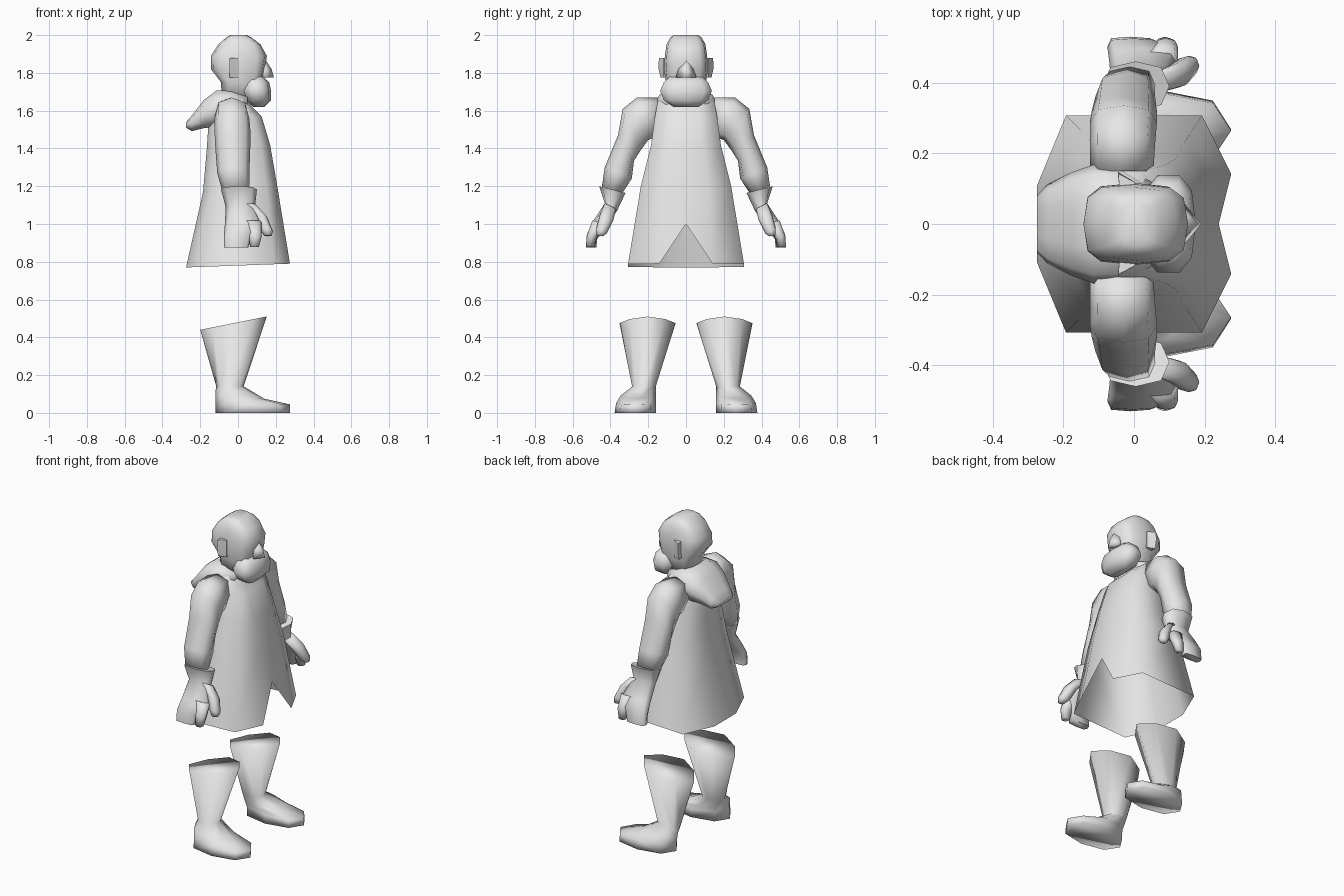
import bpy, bmesh, math
from mathutils import Vector as V

if "Cube" in bpy.data.objects:
    bpy.data.objects.remove(bpy.data.objects["Cube"])

grey = bpy.data.materials.new("plain grey")
grey.diffuse_color = (0.8, 0.8, 0.8, 1)
grey.use_nodes = True
grey.node_tree.nodes["Principled BSDF"].inputs["Base Color"].default_value = grey.diffuse_color


def oval(c, u, v, n=8, p=1.0):
    """Ring of n points around c; p below 1 makes it squarer."""
    def f(t):
        return math.copysign(abs(t) ** p, t) if abs(t) > 1e-6 else 0
    angles = [2 * math.pi * i / n for i in range(n)]
    return [V(c) + V(u) * f(math.cos(a)) + V(v) * f(math.sin(a)) for a in angles]


def flat_ring(x0, x1, y0, y1, z0, z1=None, n=8, p=1.0):
    """Level ring, or one sloping from z0 at the back to z1 at the front."""
    z1 = z0 if z1 is None else z1
    return oval(((x0 + x1) / 2, (y0 + y1) / 2, (z0 + z1) / 2),
                ((x1 - x0) / 2, 0, (z1 - z0) / 2), (0, (y1 - y0) / 2, 0), n, p)


def limb_ring(x0, x1, outer, inner, p=0.8):
    """Ring across a hanging limb, between two (y, z) points."""
    o, i = V((0, *outer)), V((0, *inner))
    return oval((o + i) / 2 + V(((x0 + x1) / 2, 0, 0)),
                ((x1 - x0) / 2, 0, 0), (o - i) / 2, 8, p)


def loft(name, rings, start=True, end=True, mirror=False, angle=180):
    bm = bmesh.new()
    rows = [[bm.verts.new(q) for q in r] for r in rings]
    n = len(rows[0])
    for a, b in zip(rows, rows[1:]):
        for i in range(n):
            j = (i + 1) % n
            bm.faces.new((a[i], a[j], b[j], b[i]))
    if start:
        bm.faces.new(rows[0])
    if end:
        bm.faces.new(rows[-1])
    bmesh.ops.recalc_face_normals(bm, faces=bm.faces)
    me = bpy.data.meshes.new(name)
    bm.to_mesh(me)
    bm.free()
    me.materials.append(grey)
    me.shade_smooth()
    if angle < 180:
        me.set_sharp_from_angle(angle=math.radians(angle))
    ob = bpy.data.objects.new(name, me)
    bpy.context.collection.objects.link(ob)
    if mirror:
        m = ob.modifiers.new("mirror", 'MIRROR')
        m.use_axis = (False, True, False)
    return ob


# Coat: flared, open at the hem, with a notch at the front
def coat_ring(back, front, w, z_back, z_front):
    half = [(1, 0), (1, .46), (.7, 1), (-.7, 1), (-1, .35), (-1, 0)]
    pts = half + [(x, -y) for x, y in half[-2:0:-1]]
    mid, hx = (back + front) / 2, (front - back) / 2
    return [V((mid + hx * x, w * y, z_back + (z_front - z_back) * (x + 1) / 2))
            for x, y in pts]


hem = coat_ring(-.275, .275, .307, .77, .79)
hem[0] = V((.24, 0, 1.0))
loft("coat", [hem,
              coat_ring(-.185, .208, .24, 1.17, 1.2),
              coat_ring(-.165, .17, .185, 1.4, 1.42),
              coat_ring(-.155, .125, .165, 1.55, 1.57),
              coat_ring(-.12, .05, .15, 1.66, 1.645),
              coat_ring(-.09, .04, .09, 1.70, 1.68)], start=False)

# Folded hood resting on the back, built from cross-sections
loft("hood", [oval((x, 0, (lo + hi) / 2), (0, w, 0), (0, 0, (hi - lo) / 2), 10, .75)
              for x, w, lo, hi in [(-.275, .08, 1.51, 1.54), (-.245, .112, 1.49, 1.575),
                                   (-.18, .145, 1.505, 1.66), (-.115, .168, 1.51, 1.71),
                                   (-.04, .165, 1.55, 1.712), (.05, .12, 1.62, 1.68)]])

# Sleeves
loft("sleeve", [limb_ring(-.125, .055, (.15, 1.67), (.15, 1.46)),
                limb_ring(-.125, .06, (.26, 1.67), (.20, 1.445)),
                limb_ring(-.125, .065, (.335, 1.61), (.24, 1.39)),
                limb_ring(-.12, .065, (.36, 1.47), (.275, 1.335)),
                limb_ring(-.11, .06, (.43, 1.30), (.287, 1.24)),
                limb_ring(-.085, .06, (.445, 1.20), (.34, 1.16))], mirror=True)

# Gloves: flared cuff, palm with joined fingers, loose finger and thumb
loft("glove", [limb_ring(-.09, .10, (.46, 1.20), (.32, 1.165)),
               limb_ring(-.065, .09, (.43, 1.11), (.365, 1.07)),
               limb_ring(-.07, .125, (.495, 1.01), (.425, .98), .6),
               limb_ring(-.075, .07, (.525, .945), (.47, .92), .5),
               limb_ring(-.075, .055, (.53, .875), (.475, .875), .5)],
     mirror=True, angle=75)
loft("finger", [limb_ring(.03, .125, (.495, 1.02), (.43, 1.0)),
                limb_ring(.055, .125, (.525, .94), (.475, .925)),
                limb_ring(.065, .11, (.53, .877), (.485, .877))], mirror=True)
loft("thumb", [limb_ring(.03, .10, (.43, 1.11), (.37, 1.08)),
               limb_ring(.09, .155, (.455, 1.05), (.385, 1.02)),
               limb_ring(.12, .185, (.475, .975), (.42, .95)),
               limb_ring(.14, .178, (.475, .94), (.44, .935))], mirror=True)

# Boots: flared shaft with a slanted closed top, foot widening to the toe
loft("boot", [flat_ring(-.20, .152, .055, .352, .44, .51, p=1.35),
              flat_ring(-.115, .03, .16, .285, .14),
              flat_ring(-.12, .14, .158, .345, .11, .075, p=.9),
              flat_ring(-.12, .275, .158, .37, .06, .045, p=.88),
              flat_ring(-.12, .275, .158, .378, 0, p=.88)], mirror=True)

# Head and beard
loft("head", [flat_ring(x0, x1, -w, w, z, n=12, p=.6)
              for z, x0, x1, w in [(2.0, -.04, .045, .065), (1.985, -.065, .075, .085),
                                   (1.95, -.105, .12, .103), (1.89, -.143, .153, .112),
                                   (1.82, -.143, .143, .116), (1.75, -.09, .13, .107),
                                   (1.65, -.085, .09, .085)]])
loft("beard", [flat_ring(x0, x1, -w, w, z, n=10, p=.75)
               for z, x0, x1, w in [(1.78, .05, .135, .09), (1.75, .03, .165, .122),
                                    (1.705, .02, .175, .142), (1.655, .04, .174, .122),
                                    (1.62, .08, .14, .07)]])

# Nose wedge
loft("nose", [flat_ring(.10, x1, -w, w, z, n=4)
              for z, x1, w in [(1.87, .145, .015), (1.82, .178, .04), (1.775, .19, .055)]])

# Ears: upright plates flaring outward to the back
loft("ear", [[V((0, .09, z)), V((.003, .118, z)), V((-.045, y, z)), V((-.04, .09, z))]
             for z, y in [(1.775, .135), (1.83, .147), (1.88, .143)]],
     mirror=True, angle=45)
